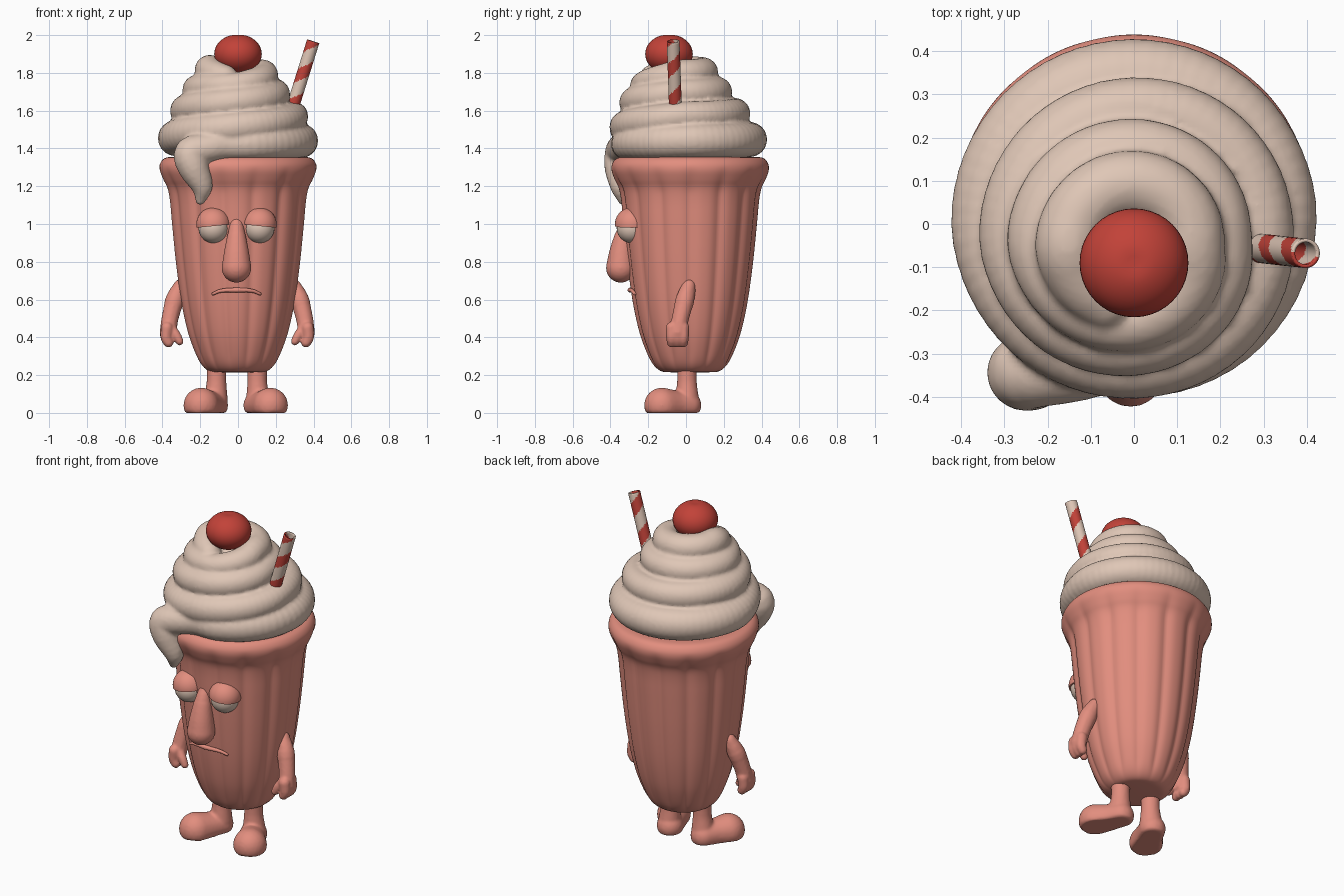
import bpy, bmesh, math
from mathutils import Vector, Matrix

cube = bpy.data.objects.get("Cube")
if cube:
    bpy.data.objects.remove(cube, do_unlink=True)


def material(name, rgb):
    m = bpy.data.materials.new(name)
    m.use_nodes = True
    m.diffuse_color = (*rgb, 1)
    m.node_tree.nodes["Principled BSDF"].inputs["Base Color"].default_value = (*rgb, 1)
    return m


PINK = material("salmon_pink", (0.76, 0.27, 0.21))
CREAM = material("whipped_cream", (0.74, 0.57, 0.47))
RED = material("cherry_red", (0.54, 0.055, 0.04))


def make_object(name, bm, *mats, angle=None):
    mesh = bpy.data.meshes.new(name)
    bm.to_mesh(mesh)
    bm.free()
    for m in mats:
        mesh.materials.append(m)
    ob = bpy.data.objects.new(name, mesh)
    bpy.context.collection.objects.link(ob)
    if angle:
        bpy.ops.object.select_all(action='DESELECT')
        ob.select_set(True)
        bpy.context.view_layer.objects.active = ob
        bpy.ops.object.shade_smooth_by_angle(angle=math.radians(angle))
    return ob


def spline(pts, n):
    """Catmull-Rom samples through tuples of any length."""
    p = [Vector(q) for q in pts]
    p = [p[0] * 2 - p[1]] + p + [p[-1] * 2 - p[-2]]
    out = []
    for i in range(1, len(p) - 2):
        a, b, c, d = p[i - 1:i + 3]
        for k in range(n):
            t = k / n
            out.append(0.5 * (b * 2 + (c - a) * t + (a * 2 - b * 5 + c * 4 - d) * t * t
                              + (b * 3 - a - c * 3 + d) * t ** 3))
    return out + [p[-2]]


def blob(name, paths, mat, voxel=0.008, n=8, smooth=5, floor=None):
    """Soft body: balls swept along paths of (x, y, z, radius), fused together."""
    bm = bmesh.new()
    for path in paths:
        for x, y, z, r in spline(path, n):
            bmesh.ops.create_icosphere(bm, subdivisions=3 if r > 0.05 else 2,
                                       radius=max(r, 0.004),
                                       matrix=Matrix.Translation((x, y, z)))
    if floor is not None:
        for v in bm.verts:
            v.co.z = max(v.co.z, floor)
    ob = make_object(name, bm, mat)
    rm = ob.modifiers.new("fuse", 'REMESH')
    rm.mode = 'VOXEL'
    rm.voxel_size = voxel
    rm.use_smooth_shade = True
    sm = ob.modifiers.new("soften", 'SMOOTH')
    sm.factor = 0.5
    sm.iterations = smooth


# Fluted cup with rolled rim
CY = 0.022
profile = [(0.10, 0.215), (0.155, 0.222), (0.2, 0.265), (0.24, 0.35), (0.272, 0.45),
           (0.303, 0.6), (0.33, 0.8), (0.35, 1.0), (0.361, 1.12), (0.374, 1.19),
           (0.395, 1.235), (0.412, 1.285), (0.406, 1.325), (0.375, 1.352), (0.30, 1.355)]
FLUTES, SEG = 14, 168
bm = bmesh.new()
rings = []
for r, z in spline(profile, 4):
    depth = 0.05 * min(1, max(0, (1.31 - z) / 0.14)) * min(1, (z - 0.2) / 0.1)
    ring = []
    for k in range(SEG):
        a = math.tau * k / SEG
        lobe = math.sqrt(0.98 * math.sin(a * FLUTES / 2) ** 2 + 0.02)
        rr = r * (1.01 - depth * (1 - lobe) ** 1.5)
        ring.append(bm.verts.new((rr * math.cos(a), CY + rr * math.sin(a), z)))
    rings.append(ring)
for lo, hi in zip(rings, rings[1:]):
    for k in range(SEG):
        j = (k + 1) % SEG
        bm.faces.new((lo[k], lo[j], hi[j], hi[k]))
bm.faces.new(rings[0][::-1])
bm.faces.new(rings[-1])
make_object("cup", bm, PINK, angle=40)

# Whipped cream: drip over the rim, then one rising coil
# keys: turn, height, outer radius, centre y, rope radius
keys = [(0.0, 1.42, 0.40, 0.0, 0.085), (0.28, 1.44, 0.425, 0.005, 0.092),
        (0.78, 1.455, 0.425, 0.005, 0.095), (1.28, 1.57, 0.372, -0.02, 0.078),
        (1.78, 1.6, 0.36, -0.03, 0.086), (2.28, 1.69, 0.275, -0.04, 0.078),
        (2.78, 1.71, 0.295, -0.04, 0.08), (3.03, 1.735, 0.25, -0.045, 0.07),
        (3.28, 1.79, 0.212, -0.05, 0.078), (3.78, 1.815, 0.23, -0.05, 0.08),
        (4.0, 1.76, 0.2, -0.06, 0.065)]
rope = [(-0.2, -0.335, 1.125, 0.026), (-0.19, -0.345, 1.2, 0.056),
        (-0.235, -0.35, 1.3, 0.082), (-0.248, -0.342, 1.375, 0.088),
        (-0.15, -0.335, 1.405, 0.08)]
STEPS = 16
for start, end in zip(keys, keys[1:]):
    count = max(2, round((end[0] - start[0]) * STEPS))
    for i in range(count):
        t, z, R, cy, r = Vector(start).lerp(Vector(end), i / count)
        ang = math.radians(-100) + math.tau * t
        rope.append(((R - r) * math.cos(ang), cy + (R - r) * math.sin(ang), z, r))
core = [(0, 0.01, 1.42, 0.29), (0, -0.02, 1.57, 0.2), (0, -0.04, 1.68, 0.13)]
blob("whipped_cream", [rope, core], CREAM, voxel=0.011, n=4, smooth=2)

# Cherry with a dimpled top
bm = bmesh.new()
bmesh.ops.create_uvsphere(bm, u_segments=40, v_segments=24, radius=1)
for v in bm.verts:
    d = math.hypot(v.co.x, v.co.y)
    if v.co.z > 0:
        v.co.z -= 0.06 * math.exp(-(d / 0.2) ** 2)
    v.co = (v.co.x * 0.126, v.co.y * 0.126 - 0.09, v.co.z * 0.104 + 1.9)
make_object("cherry", bm, RED, angle=50)

# Striped straw
base, tip, RAD, PITCH = Vector((0.252, -0.052, 1.5)), Vector((0.398, -0.068, 1.967)), 0.034, 0.172
axis = tip - base
rot = axis.to_track_quat('Z', 'Y').to_matrix()
SIDES, ROWS = 32, 64
bm = bmesh.new()
grid = [[bm.verts.new(base + axis * (i / ROWS) + rot @ Vector(
    (RAD * math.cos(math.tau * k / SIDES), RAD * math.sin(math.tau * k / SIDES), 0)))
    for k in range(SIDES)] for i in range(ROWS + 1)]
for i in range(ROWS):
    for k in range(SIDES):
        j = (k + 1) % SIDES
        f = bm.faces.new((grid[i][k], grid[i][j], grid[i + 1][j], grid[i + 1][k]))
        mid = f.calc_center_median() - base
        along = mid.dot(axis.normalized())
        out = mid - axis.normalized() * along
        turn = math.atan2(out.y, out.x) / math.tau
        f.material_index = 1 if ((along - 0.15) / PITCH - turn) % 1 < 0.46 else 0
straw = make_object("straw", bm, CREAM, RED, angle=40)
wall = straw.modifiers.new("wall", 'SOLIDIFY')
wall.thickness = 0.008

# Nose
FX = -0.008
blob("nose", [[(FX, -0.295, 1.03, 0.032), (FX, -0.325, 0.95, 0.047),
               (FX, -0.34, 0.85, 0.066), (FX, -0.345, 0.768, 0.079)]], PINK, voxel=0.007)

# Frowning mouth ridge
mouth = []
for i in range(-4, 5):
    x = 0.124 * i / 4
    mouth.append((FX + x, CY - math.sqrt(0.318 ** 2 - x * x), 0.65 - 0.02 * (i / 4) ** 4,
                  0.014 - 0.005 * abs(i / 4)))
blob("mouth", [mouth], PINK, voxel=0.004, smooth=2)

for side, label in ((1, "left"), (-1, "right")):
    # Eye and drooping eyelid
    ex = FX + side * 0.122
    bm = bmesh.new()
    bmesh.ops.create_uvsphere(bm, u_segments=32, v_segments=20, radius=0.079,
                              matrix=Matrix.Translation((ex, -0.288, 0.978)))
    make_object(label + "_eye", bm, CREAM, angle=40)
    bm = bmesh.new()
    centre = Vector((ex, -0.286, 0.997))
    bmesh.ops.create_uvsphere(bm, u_segments=32, v_segments=20, radius=0.091,
                              matrix=Matrix.Translation(centre))
    cut = bmesh.ops.bisect_plane(bm, geom=bm.verts[:] + bm.edges[:] + bm.faces[:],
                                 plane_co=centre - Vector((0, 0, 0.008)),
                                 plane_no=(-side * 0.1, 0, -1), clear_outer=True)
    rim = [e for e in cut["geom_cut"] if isinstance(e, bmesh.types.BMEdge)]
    bmesh.ops.holes_fill(bm, edges=rim, sides=0)
    make_object(label + "_eyelid", bm, PINK, angle=40)

    def mir(path, shift):
        return [(side * x + shift, y, z, r) for x, y, z, r in path]

    # Arm with thumb and fingers
    limbs = [[(0.3, 0.015, 0.672, 0.038), (0.33, -0.005, 0.6, 0.05),
              (0.356, -0.03, 0.5, 0.047), (0.366, -0.045, 0.425, 0.047)],
             [(0.35, -0.06, 0.45, 0.026), (0.322, -0.07, 0.41, 0.025),
              (0.305, -0.072, 0.378, 0.022)]]
    for y in (-0.075, -0.045, -0.015):
        limbs.append([(0.372, y, 0.45, 0.034), (0.376, y, 0.4, 0.031),
                      (0.364, y, 0.372, 0.027)])
    blob(label + "_arm", [mir(p, -0.004) for p in limbs], PINK, voxel=0.007, smooth=5)

    # Leg and outward-turned foot with a flat sole
    leg = [(0.108, 0.005, 0.25, 0.053), (0.108, 0.005, 0.16, 0.053), (0.112, 0.005, 0.07, 0.064)]
    foot = [(0.114, 0.008, 0.04, 0.074), (0.146, -0.06, 0.04, 0.08), (0.183, -0.128, 0.04, 0.094)]
    blob(label + "_leg", [mir(leg, -0.006), mir(foot, -0.012)], PINK, smooth=5, floor=0.0)
